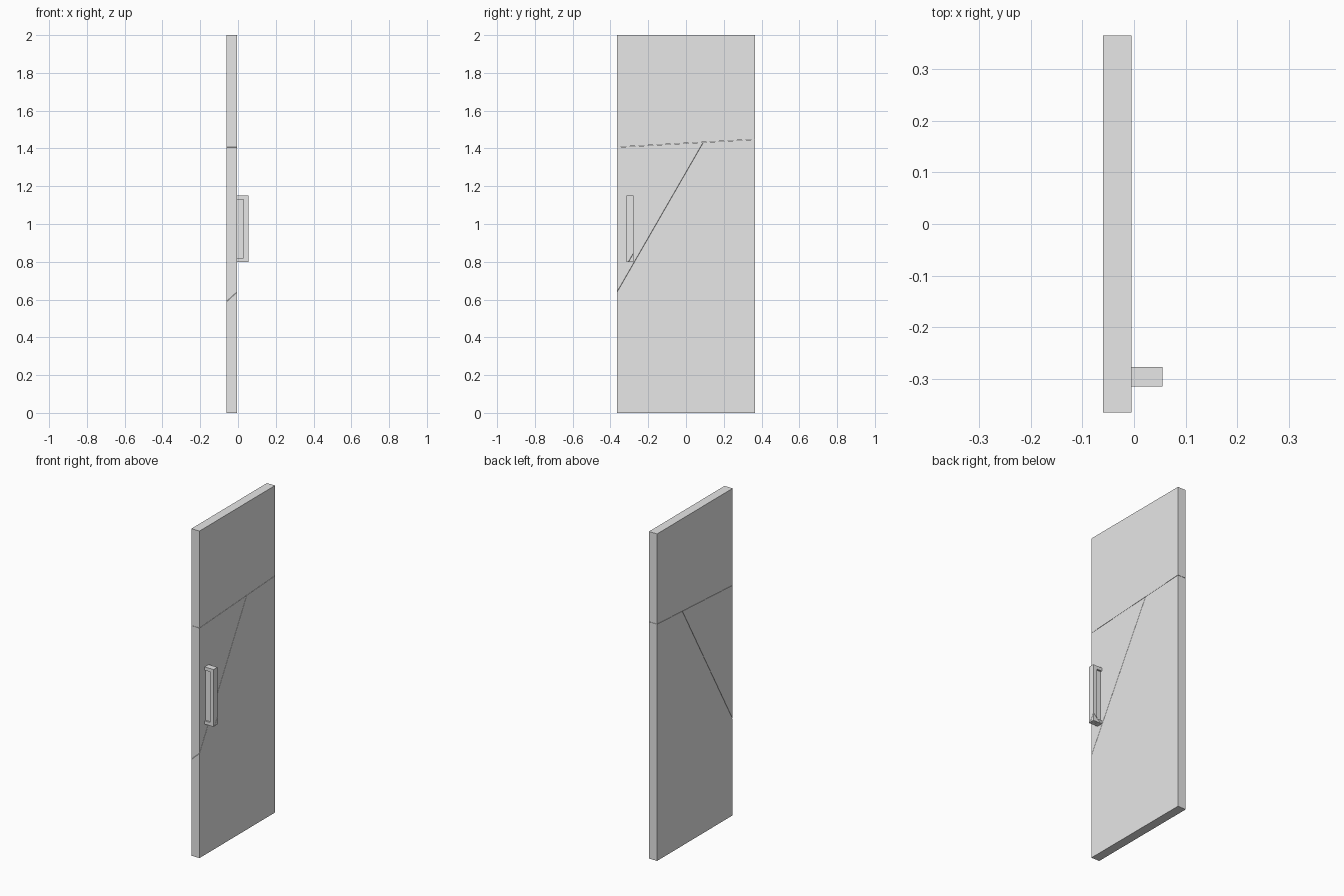
import bpy
import bmesh
from mathutils import Vector

cube = bpy.data.objects.get("Cube")
if cube:
    bpy.data.objects.remove(cube, do_unlink=True)

grey = bpy.data.materials.new("plain grey")
grey.use_nodes = True
grey.diffuse_color = (0.8, 0.8, 0.8, 1)
grey.node_tree.nodes["Principled BSDF"].inputs["Base Color"].default_value = grey.diffuse_color

GAP = 0.0015  # hairline width of the cracks


def prism(profile, y0, y1):
    """Closed solid from an x-z profile, extruded along y."""
    bm = bmesh.new()
    face = bm.faces.new([bm.verts.new((x, y0, z)) for x, z in profile])
    out = bmesh.ops.extrude_face_region(bm, geom=[face])
    moved = [v for v in out["geom"] if isinstance(v, bmesh.types.BMVert)]
    bmesh.ops.translate(bm, verts=moved, vec=(0, y1 - y0, 0))
    bmesh.ops.recalc_face_normals(bm, faces=bm.faces)
    return bm


def rect(x0, x1, z0, z1):
    return [(x0, z0), (x1, z0), (x1, z1), (x0, z1)]


def keep_side(bm, plane, side):
    """Keep the part of a solid on one side of a crack and cap the cut."""
    point, normal = plane
    normal = normal * side
    cut = bmesh.ops.bisect_plane(
        bm, geom=bm.verts[:] + bm.edges[:] + bm.faces[:], dist=1e-6,
        plane_co=point + normal * GAP / 2, plane_no=normal, clear_inner=True)
    edges = [e for e in cut["geom_cut"] if isinstance(e, bmesh.types.BMEdge)]
    if edges:
        bmesh.ops.triangle_fill(bm, edges=edges, use_dissolve=True)
    bmesh.ops.recalc_face_normals(bm, faces=bm.faces)


def plane_through(a, b, c):
    a, b, c = Vector(a), Vector(b), Vector(c)
    normal = (b - a).cross(c - a).normalized()
    return a, normal if normal.z > 0 else -normal


def shard(name, solid, cuts):
    bm = solid.copy()
    for plane, side in cuts:
        keep_side(bm, plane, side)
    mesh = bpy.data.meshes.new(name)
    bm.to_mesh(mesh)
    bm.free()
    mesh.materials.append(grey)
    bpy.context.collection.objects.link(bpy.data.objects.new(name, mesh))


# Door outline and the two cracks through it
BACK, FACE, HALF = -0.06, -0.005, 0.365
upper_crack = plane_through((BACK, -HALF, 1.407), (FACE, -HALF, 1.407), (FACE, HALF, 1.448))
slant_crack = plane_through((BACK, -HALF, 0.59), (FACE, -HALF, 0.64), (FACE, 0.09, 1.43))

# Door slab in three shards
slab = prism(rect(BACK, FACE, 0, 2), -HALF, HALF)
shard("door_top", slab, [(upper_crack, 1)])
shard("door_latch_side", slab, [(upper_crack, -1), (slant_crack, 1)])
shard("door_bottom", slab, [(upper_crack, -1), (slant_crack, -1)])

# Pull handle: a bracket with a thinner recessed web, chipped by the slanted crack
bracket = prism([(FACE, 0.8), (0.055, 0.8), (0.055, 1.15), (FACE, 1.15),
                 (FACE, 1.13), (0.03, 1.13), (0.03, 0.82), (FACE, 0.82)], -0.315, -0.277)
web = prism(rect(FACE, 0.03, 0.82, 1.13), -0.305, -0.287)
shard("handle_bracket", bracket, [(slant_crack, 1)])
shard("handle_bracket_chip", bracket, [(slant_crack, -1)])
shard("handle_web", web, [(slant_crack, 1)])
for solid in (slab, bracket, web):
    solid.free()
